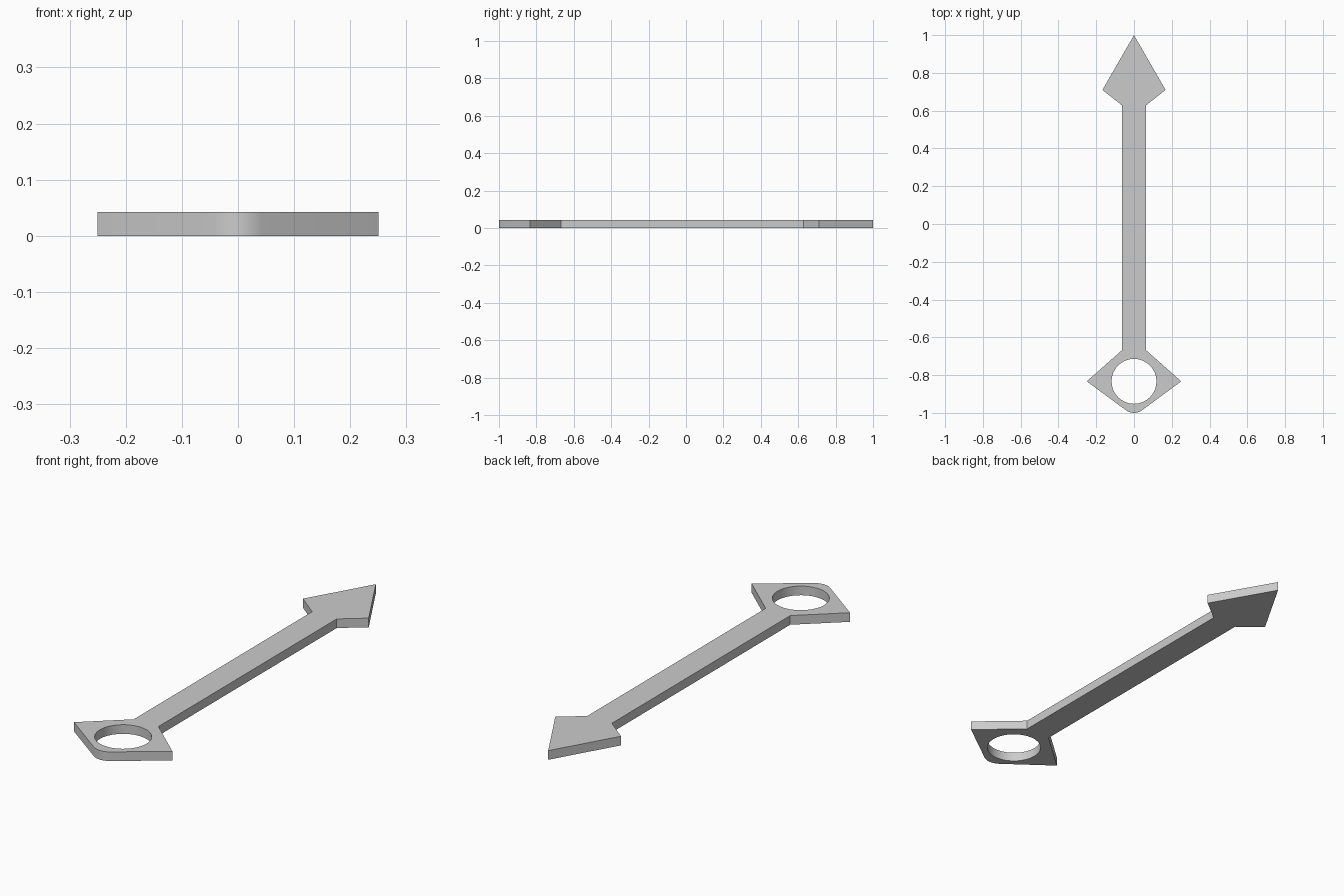
import bpy, bmesh
from math import sin, cos, pi, radians

if "Cube" in bpy.data.objects:
    bpy.data.objects.remove(bpy.data.objects["Cube"])

THICK = 0.042
HOLE_Y, HOLE_R = -0.833, 0.119


def arc(cx, cy, r, a0, a1, n):
    return [(cx + r * cos(a0 + (a1 - a0) * i / n),
             cy + r * sin(a0 + (a1 - a0) * i / n)) for i in range(n + 1)]


def add_loop(bm, pts):
    vs = [bm.verts.new((x, y, 0)) for x, y in pts]
    return [bm.edges.new((a, b)) for a, b in zip(vs, vs[1:] + vs[:1])]


# Right half of the outline: arrowhead, shaft, diamond grip
right = [(0.167, 0.71), (0.0625, 0.627), (0.0625, -0.667), (0.25, -0.833)]
# Rounded bottom corner of the grip
rounded = arc(0, -0.929, 0.071, radians(-53.6), radians(-126.4), 6)
left = [(-x, y) for x, y in reversed(right)]
outline = [(0, 1)] + right + rounded + left
# Round hole through the grip
hole = arc(0, HOLE_Y, HOLE_R, 0, 2 * pi, 32)[:-1]

# Fill the profile with its hole, then extrude upward
bm = bmesh.new()
edges = add_loop(bm, outline) + add_loop(bm, hole)
bmesh.ops.triangle_fill(bm, edges=edges, use_beauty=True)
ext = bmesh.ops.extrude_face_region(bm, geom=bm.faces[:], use_keep_orig=True)
top = [v for v in ext["geom"] if isinstance(v, bmesh.types.BMVert)]
bmesh.ops.translate(bm, verts=top, vec=(0, 0, THICK))
bmesh.ops.recalc_face_normals(bm, faces=bm.faces[:])

mesh = bpy.data.meshes.new("arrow_pointer")
bm.to_mesh(mesh)
bm.free()
pointer = bpy.data.objects.new("arrow_pointer", mesh)
bpy.context.collection.objects.link(pointer)

# Smooth hole and rounded corner, crisp rims
bpy.context.view_layer.objects.active = pointer
pointer.select_set(True)
bpy.ops.object.shade_smooth_by_angle(angle=radians(30))
